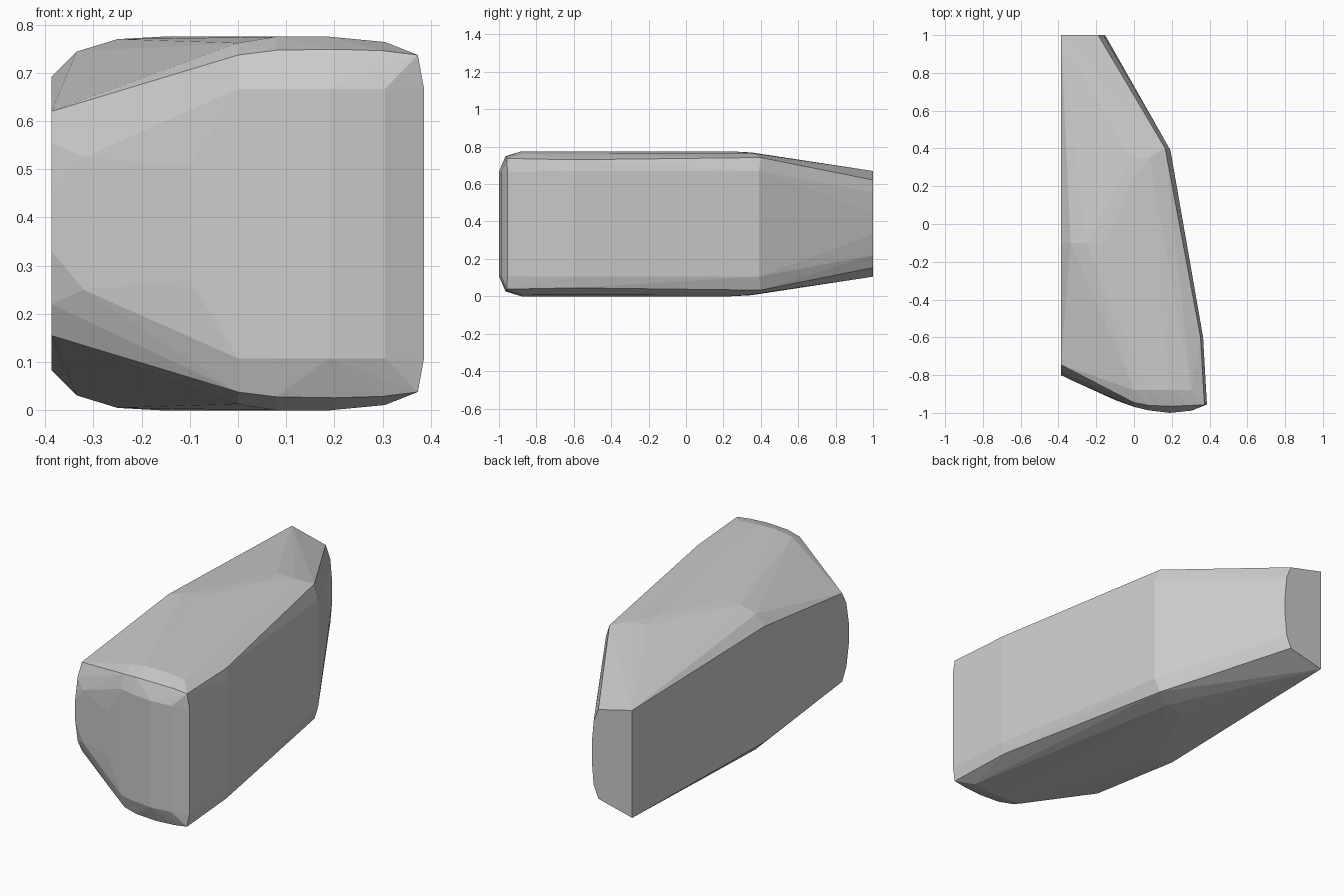
import bpy, bmesh

HEIGHT = 0.775

# Contour points of the upper half; the lower half mirrors them
left_side = [(-0.387, -0.10, 0.692), (-0.387, -0.745, 0.62),
             (-0.387, -0.78, 0.555), (-0.387, -0.80, 0.445)]
back_end = [(-0.387, 1.0, 0.67), (-0.19, 1.0, 0.622),
            (-0.163, 1.0, 0.555), (-0.153, 1.0, 0.445)]
right_side = [(0.165, 0.40, 0.742), (0.193, 0.39, 0.67),
              (0.352, -0.60, 0.73), (0.366, -0.60, 0.67),
              (0.373, -0.957, 0.737), (0.386, -0.955, 0.667)]
front_rim = [(0.0, -0.945, 0.737), (0.08, -0.96, 0.747),
             (0.20, -0.965, 0.749), (0.30, -0.96, 0.746)]
front_face = [(-0.10, -0.932, 0.505), (-0.32, -0.832, 0.525),
              (0.0, -0.968, 0.667), (0.08, -0.987, 0.667),
              (0.19, -1.0, 0.667), (0.305, -0.988, 0.667)]
crown = [(-0.335, -0.10, 0.744), (-0.25, -0.10, 0.770), (-0.16, -0.10, 0.775),
         (0.0, -0.88, 0.762), (0.08, -0.88, 0.775),
         (0.19, -0.88, 0.775), (0.305, -0.88, 0.764),
         (0.16, -0.60, 0.775), (0.0, 0.24, 0.775),
         (-0.02, 0.35, 0.769), (0.08, 0.35, 0.766)]

# Faceted convex shell wrapped around the mirrored contours
bm = bmesh.new()
for x, y, z in left_side + back_end + right_side + front_rim + front_face + crown:
    bm.verts.new((x, y, z))
    bm.verts.new((x, y, HEIGHT - z))
hull = bmesh.ops.convex_hull(bm, input=bm.verts)
spare = {g for g in hull["geom_interior"] + hull["geom_unused"]
         if isinstance(g, bmesh.types.BMVert)}
bmesh.ops.delete(bm, geom=list(spare), context='VERTS')
bmesh.ops.dissolve_limit(bm, angle_limit=0.005, verts=bm.verts, edges=bm.edges)
bmesh.ops.recalc_face_normals(bm, faces=bm.faces)

mesh = bpy.data.meshes.new("faceted_shell")
bm.to_mesh(mesh)
bm.free()
shell = bpy.data.objects.new("faceted_shell", mesh)
bpy.context.collection.objects.link(shell)
